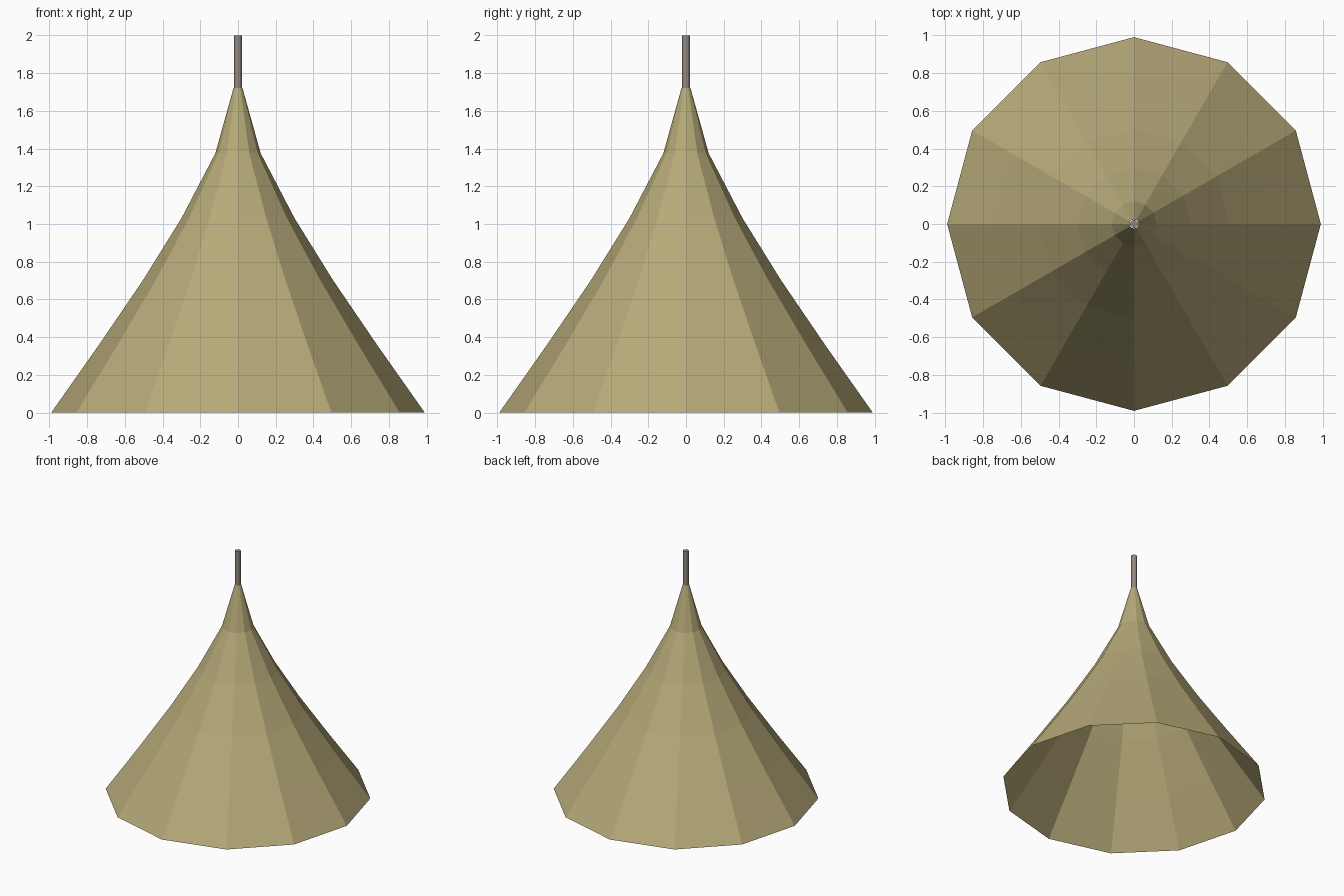
import bpy, math

cube = bpy.data.objects.get("Cube")
if cube:
    bpy.data.objects.remove(cube, do_unlink=True)


def make_material(name, rgb):
    mat = bpy.data.materials.new(name)
    mat.use_nodes = True
    mat.diffuse_color = (*rgb, 1)
    bsdf = mat.node_tree.nodes["Principled BSDF"]
    bsdf.inputs["Base Color"].default_value = (*rgb, 1)
    bsdf.inputs["Roughness"].default_value = 0.9
    return mat


def lathe(name, profile, sides, mat, cap_top=False):
    """Revolve (radius, height) points into a flat-faced shell, open below."""
    verts = [(r * math.cos(math.tau * i / sides), r * math.sin(math.tau * i / sides), z)
             for r, z in profile for i in range(sides)]
    faces = []
    for ring in range(len(profile) - 1):
        a, b = ring * sides, (ring + 1) * sides
        for i in range(sides):
            j = (i + 1) % sides
            faces.append((a + i, a + j, b + j, b + i))
    if cap_top:
        faces.append(tuple(range(len(verts) - sides, len(verts))))
    mesh = bpy.data.meshes.new(name)
    mesh.from_pydata(verts, [], faces)
    mesh.materials.append(mat)
    obj = bpy.data.objects.new(name, mesh)
    bpy.context.collection.objects.link(obj)
    return obj


canvas = make_material("khaki canvas", (0.47, 0.40, 0.19))
metal = make_material("grey brown pole", (0.29, 0.25, 0.22))

# Hollow canvas, sagging inward towards the peak
canvas_profile = [(0.99, 0), (0.74, 0.355), (0.505, 0.70),
                  (0.30, 1.03), (0.12, 1.375), (0.024, 1.72)]
lathe("tent_canvas", canvas_profile, 12, canvas)

# Pole tip standing out of the peak
lathe("tent_pole", [(0.021, 1.71), (0.021, 2.0)], 12, metal, cap_top=True)
